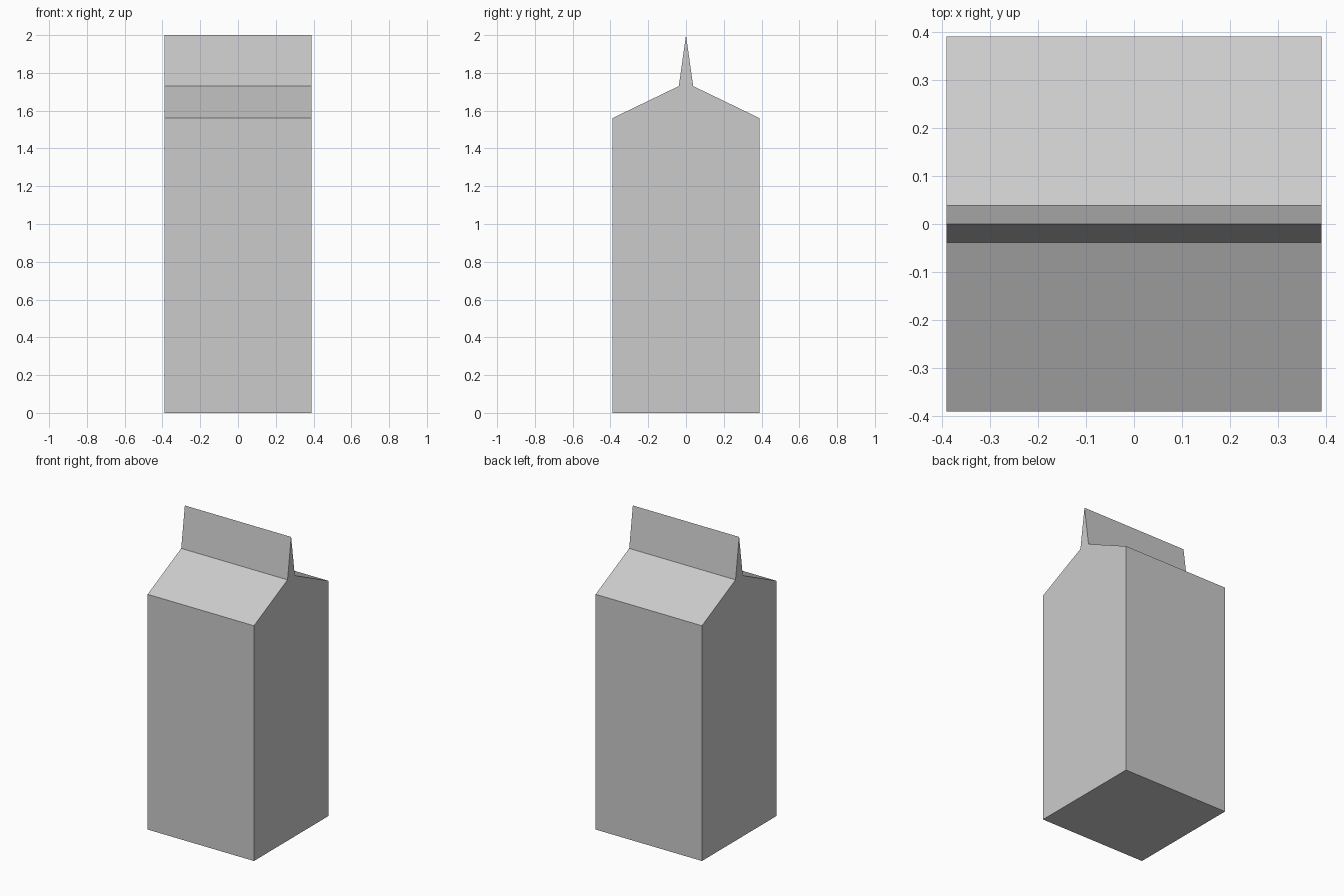
import bpy, bmesh
from mathutils import Vector

if "Cube" in bpy.data.objects:
    bpy.data.objects.remove(bpy.data.objects["Cube"])

HALF_WIDTH = 0.39

# Right half of the carton's side outline (y, z), mirrored for the left half
half = [(0.39, 0.0), (0.39, 1.56), (0.038, 1.73)]
outline = half + [(0.0, 2.0)] + [(-y, z) for y, z in reversed(half)]

# Carton: body, gable roof and pinched top seam, extruded across x
bm = bmesh.new()
end = bm.faces.new([bm.verts.new((-HALF_WIDTH, y, z)) for y, z in outline])
result = bmesh.ops.extrude_face_region(bm, geom=[end], use_keep_orig=True)
moved = [g for g in result["geom"] if isinstance(g, bmesh.types.BMVert)]
bmesh.ops.translate(bm, verts=moved, vec=Vector((2 * HALF_WIDTH, 0, 0)))
bmesh.ops.recalc_face_normals(bm, faces=bm.faces)

mesh = bpy.data.meshes.new("gable_top_carton")
bm.to_mesh(mesh)
bm.free()
carton = bpy.data.objects.new("gable_top_carton", mesh)
bpy.context.collection.objects.link(carton)
